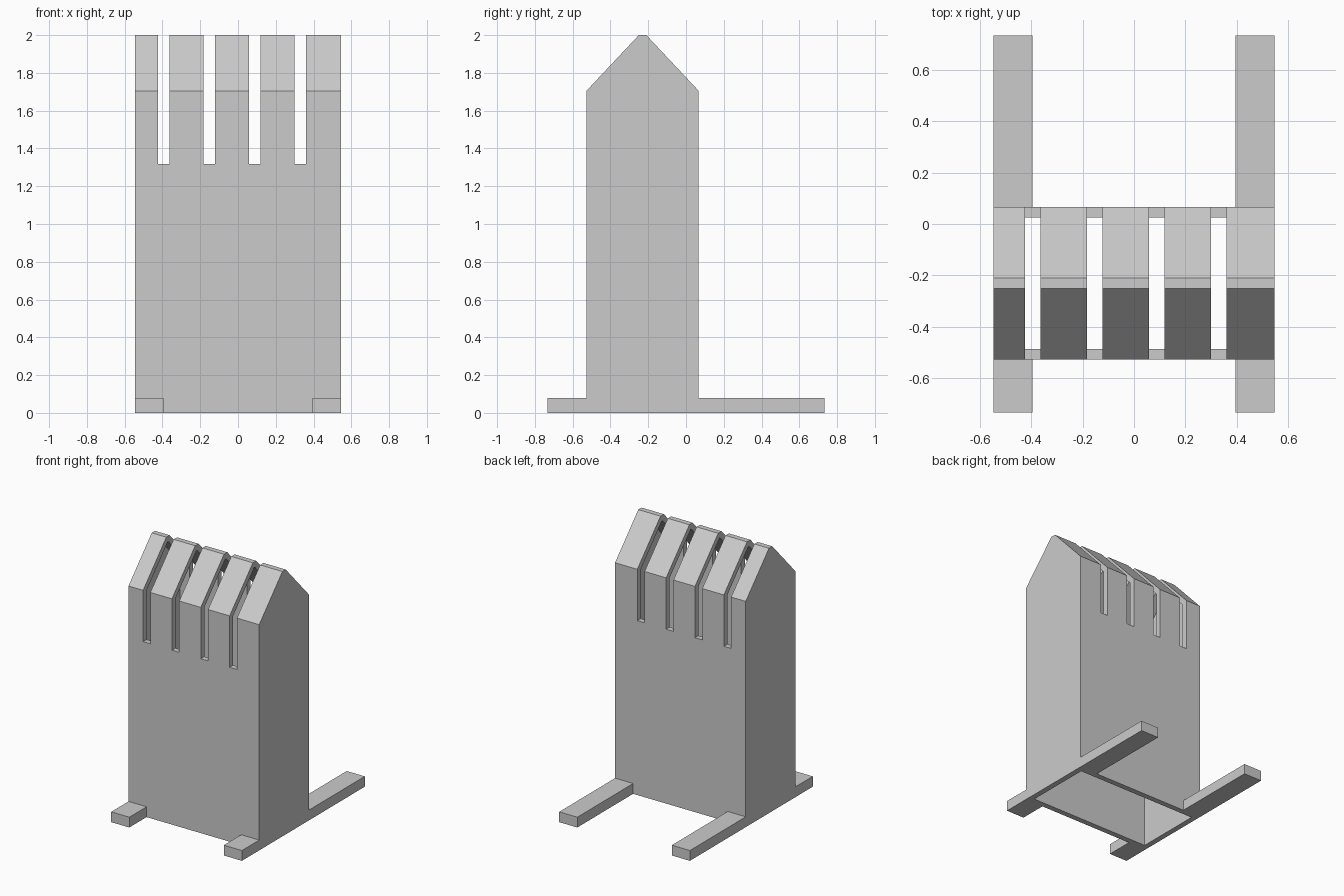
import bpy
import bmesh

default = bpy.data.objects.get("Cube")
if default:
    bpy.data.objects.remove(default, do_unlink=True)

HALF_X, FRONT, BACK, WALL = 0.546, -0.527, 0.067, 0.042
MID = (FRONT + BACK) / 2

grey = bpy.data.materials.new("light_grey")
grey.use_nodes = True
grey.diffuse_color = (0.6, 0.6, 0.6, 1)
grey.node_tree.nodes["Principled BSDF"].inputs["Base Color"].default_value = (0.6, 0.6, 0.6, 1)


def prism(name, profile, spans):
    """Extrude a (y, z) profile along x over each (x0, x1) span."""
    bm = bmesh.new()
    for x0, x1 in spans:
        face = bm.faces.new([bm.verts.new((x0, y, z)) for y, z in profile])
        ext = bmesh.ops.extrude_face_region(bm, geom=[face])
        moved = [g for g in ext["geom"] if isinstance(g, bmesh.types.BMVert)]
        bmesh.ops.translate(bm, verts=moved, vec=(x1 - x0, 0, 0))
    bmesh.ops.recalc_face_normals(bm, faces=bm.faces)
    mesh = bpy.data.meshes.new(name)
    bm.to_mesh(mesh)
    bm.free()
    mesh.materials.append(grey)
    ob = bpy.data.objects.new(name, mesh)
    bpy.context.collection.objects.link(ob)
    return ob


def rect(y0, y1, z0, z1):
    return [(y0, z0), (y1, z0), (y1, z1), (y0, z1)]


def gable(half, bottom, eave, ridge_half, top):
    return [(MID - half, bottom), (MID + half, bottom), (MID + half, eave),
            (MID + ridge_half, top), (MID - ridge_half, top), (MID - half, eave)]


def combine(target, tool, operation):
    """Apply a boolean and discard the tool object."""
    mod = target.modifiers.new(operation, 'BOOLEAN')
    mod.operation, mod.solver, mod.object = operation, 'EXACT', tool
    bpy.context.view_layer.update()
    evaluated = target.evaluated_get(bpy.context.evaluated_depsgraph_get())
    mesh = bpy.data.meshes.new_from_object(evaluated)
    target.modifiers.clear()
    target.data = mesh
    bpy.data.objects.remove(tool, do_unlink=True)


# Gabled housing with two long floor rails
half_y = (BACK - FRONT) / 2
housing = prism("slotted_housing", gable(half_y, 0, 1.705, 0.02, 2.0), [(-HALF_X, HALF_X)])
rails = prism("floor_rails", rect(-0.733, 0.733, 0, 0.078),
              [(-HALF_X, -0.395), (0.395, HALF_X)])
combine(housing, rails, 'UNION')

# Hollow interior, open at the bottom
inner_x = HALF_X - WALL
cavity = prism("cavity_cutter", gable(half_y - WALL, -0.2, 1.689, 0.004, 1.957),
               [(-inner_x, inner_x)])
combine(housing, cavity, 'DIFFERENCE')

# Four slots through both walls and the roof
starts = [-0.424 + 0.241 * i for i in range(4)]
slots = prism("slot_cutter", rect(-0.8, 0.4, 1.317, 2.2), [(x, x + 0.061) for x in starts])
combine(housing, slots, 'DIFFERENCE')

housing.data.name = "slotted_housing"
